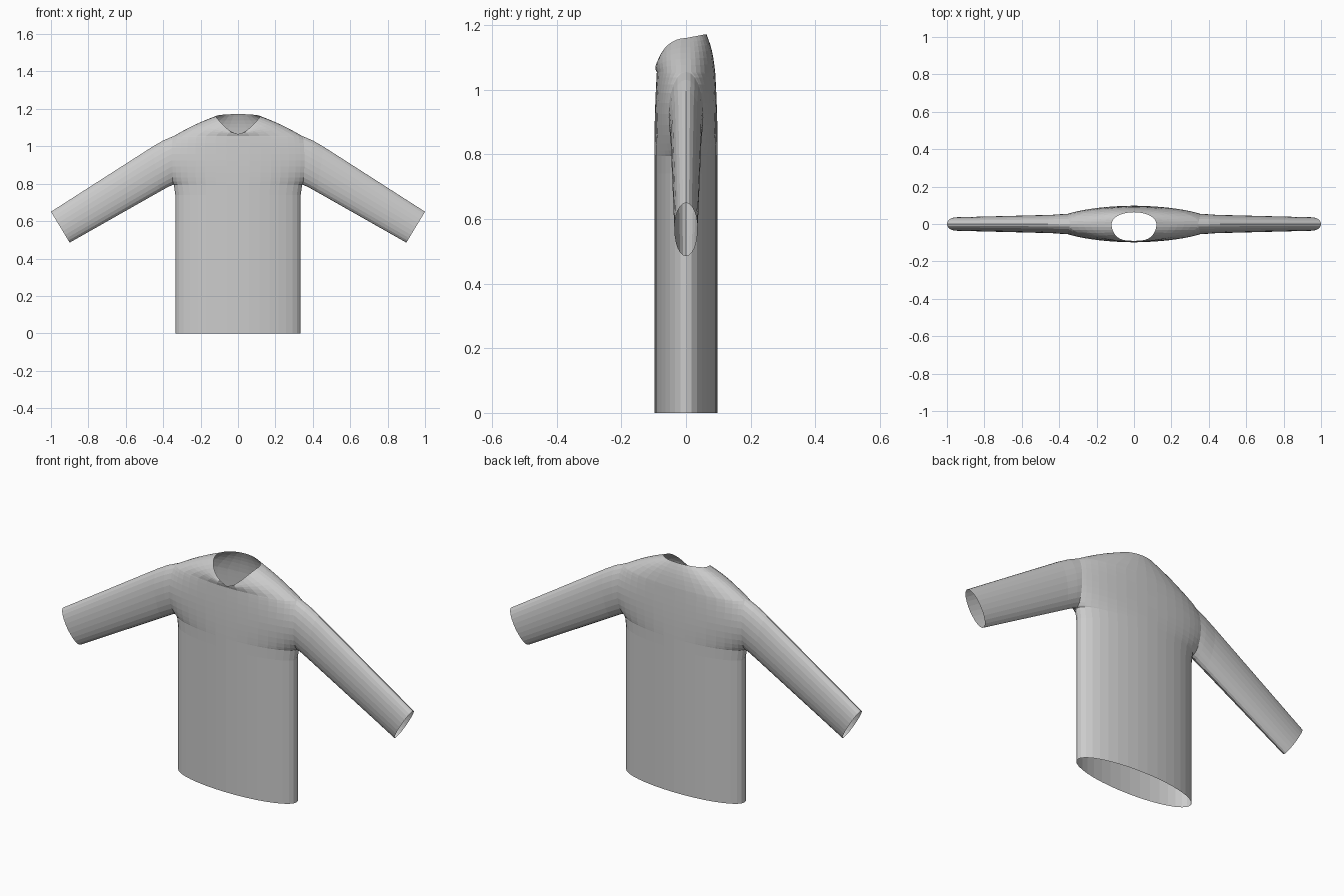
import bpy, bmesh
from math import sin, cos, pi, sqrt, copysign
from mathutils import Vector

old = bpy.data.objects.get("Cube")
if old:
    bpy.data.objects.remove(old, do_unlink=True)

mat = bpy.data.materials.new("light grey cloth")
mat.use_nodes = True
GREY = (0.6, 0.6, 0.6, 1)
mat.diffuse_color = GREY
mat.node_tree.nodes["Principled BSDF"].inputs["Base Color"].default_value = GREY

HALF = 18        # segments across the front or the back panel
ARM = 12         # segments up one side of the armhole
YOKE = 6         # rows from chest to neckline
ARM_Z, ARM_H = 0.925, 0.13


def loft(bm, rows, closed=False):
    """Join neighbouring rows of points with quads."""
    grid = [[bm.verts.new(p) for p in row] for row in rows]
    for low, high in zip(grid, grid[1:]):
        n = len(low)
        for i in range(n if closed else n - 1):
            j = (i + 1) % n
            bm.faces.new((low[i], low[j], high[j], high[i]))


def finish(bm, name):
    bmesh.ops.remove_doubles(bm, verts=bm.verts, dist=0.0005)
    bmesh.ops.recalc_face_normals(bm, faces=bm.faces)
    mesh = bpy.data.meshes.new(name)
    bm.to_mesh(mesh)
    bm.free()
    mesh.materials.append(mat)
    obj = bpy.data.objects.new(name, mesh)
    bpy.context.scene.collection.objects.link(obj)


def armhole(b):
    """Point on the left armhole at angle b, from the underarm to the shoulder."""
    return Vector((0.343 + 0.012 * cos(b), 0.054 * cos(b), ARM_Z + ARM_H * sin(b)))


def panel_row(width, edge_depth, z, side):
    """One horizontal row of the front (-1) or back (1) panel."""
    depth = 0.098 - 0.008 * max(0, (z - 0.8) / 0.26) ** 2
    row = []
    for i in range(HALF + 1):
        a = pi * i / HALF
        y = sqrt((depth * sin(a)) ** 2 + (edge_depth * cos(a)) ** 2)
        row.append(Vector((width * cos(a), side * y, z)))
    return row


def neckline(side):
    """V shaped at the front, shallow arc at the back."""
    row = []
    for i in range(HALF + 1):
        a = pi * i / HALF
        c, s = cos(a), sin(a)
        if side < 0:
            row.append(Vector((copysign(0.12 * abs(c) ** 0.65, c), -0.09 * s,
                               1.062 + 0.098 * abs(c))))
        else:
            row.append(Vector((0.12 * c, 0.063 * s, 1.16 + 0.012 * s)))
    return row


# Body: straight lower tube, chest between the armholes, yoke up to the neckline
bm = bmesh.new()
for side in (-1, 1):
    rows = [panel_row(0.335, 0, z, side) for z in (0, 0.74)]
    for j in range(ARM + 1):
        p = armhole(-pi / 2 + pi * j / ARM)
        rows.append(panel_row(p.x, p.y, p.z, side))
    chest, neck = rows[-1], neckline(side)
    for k in range(1, YOKE + 1):
        t = k / YOKE
        bulge = Vector((0, side * 0.005, 0.007)) * sin(pi * t)
        rows.append([c.lerp(n, t) + Vector((0, bulge.y * abs(n.y) / 0.09, bulge.z))
                     for c, n in zip(chest, neck)])
    loft(bm, rows)
finish(bm, "sweater_body")


def sleeve_ring(top, bottom, depth):
    mid = Vector(((top[0] + bottom[0]) / 2, 0, (top[1] + bottom[1]) / 2))
    half = Vector((top[0], 0, top[1])) - mid
    return [mid + half * sin(b) + Vector((0, depth * cos(b), 0)) for b in angles]


# Sleeves: from the armhole, past the bend, down to the open cuff
angles = [-pi / 2 + pi * j / ARM for j in range(2 * ARM)]
for name, sx in (("left_sleeve", 1), ("right_sleeve", -1)):
    root = [armhole(b) for b in angles]
    for p, b in zip(root, angles):
        p.x = 0.343 + 0.012 * abs(cos(b))
    rings = [root,
             sleeve_ring((0.40, 1.031), (0.37, 0.785), 0.053),
             sleeve_ring((0.46, 0.996), (0.42, 0.757), 0.049),
             sleeve_ring((1.0, 0.65), (0.90, 0.485), 0.036)]
    bm = bmesh.new()
    loft(bm, [[Vector((sx * p.x, p.y, p.z)) for p in r] for r in rings], closed=True)
    finish(bm, name)
